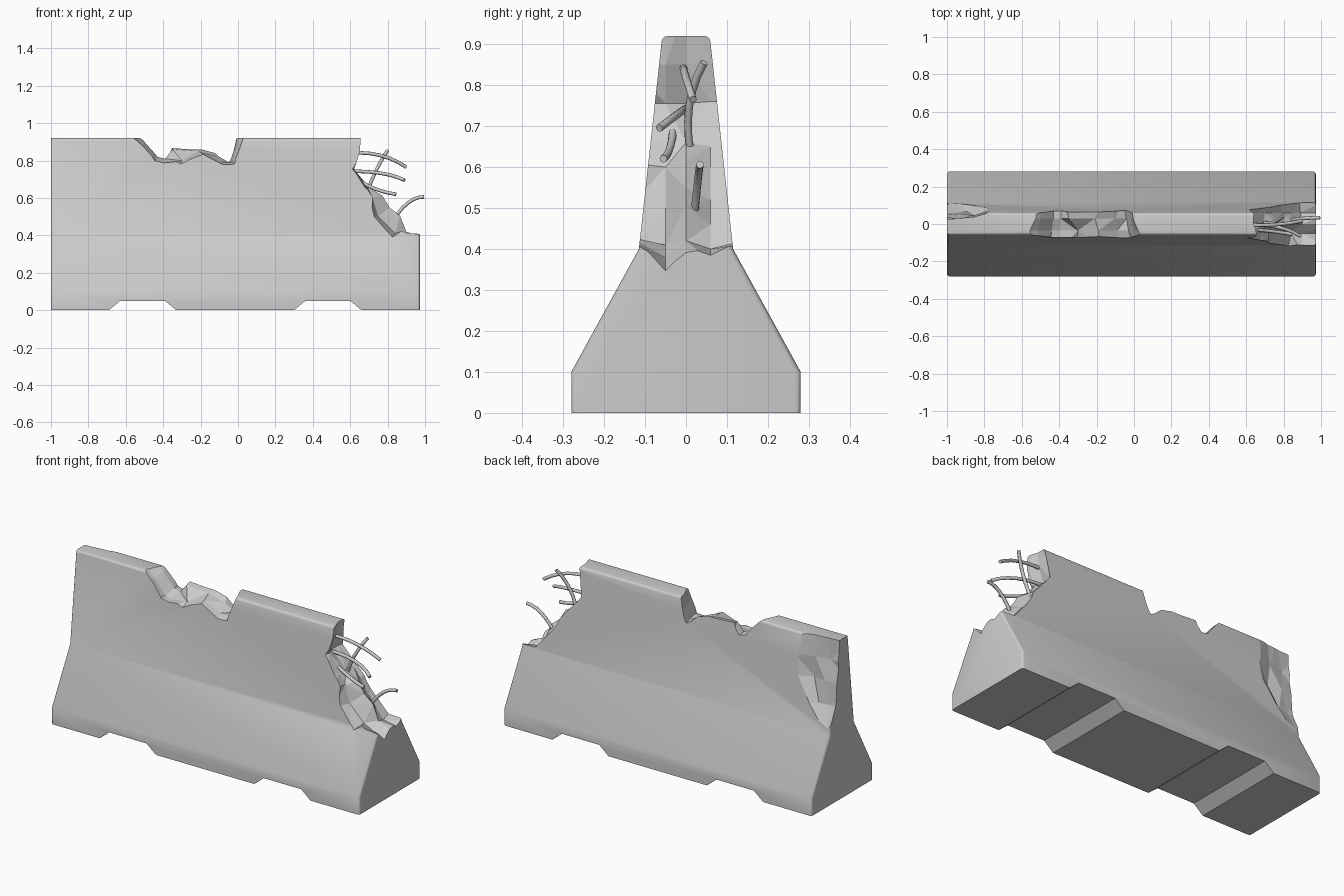
import bpy, bmesh, math
from mathutils import Vector

if "Cube" in bpy.data.objects:
    bpy.data.objects.remove(bpy.data.objects["Cube"])


def loft(name, rings):
    """Closed solid through equal-length rings of 3D points."""
    bm = bmesh.new()
    vs = [[bm.verts.new(p) for p in r] for r in rings]
    n = len(rings[0])
    for a, b in zip(vs, vs[1:]):
        for i in range(n):
            j = (i + 1) % n
            bm.faces.new((a[i], a[j], b[j], b[i]))
    bm.faces.new(vs[0])
    bm.faces.new(vs[-1])
    bmesh.ops.recalc_face_normals(bm, faces=bm.faces)
    me = bpy.data.meshes.new(name)
    bm.to_mesh(me)
    bm.free()
    ob = bpy.data.objects.new(name, me)
    bpy.context.collection.objects.link(ob)
    return ob


def activate(ob):
    bpy.ops.object.select_all(action='DESELECT')
    ob.select_set(True)
    bpy.context.view_layer.objects.active = ob


def carve(ob, cutter):
    """Cut the solid away and discard the cutter."""
    cutter.hide_render = True
    bm = bmesh.new()
    bm.from_mesh(cutter.data)
    bmesh.ops.triangulate(bm, faces=bm.faces)
    bm.to_mesh(cutter.data)
    bm.free()
    activate(ob)
    m = ob.modifiers.new("cut", 'BOOLEAN')
    m.operation = 'DIFFERENCE'
    m.solver = 'EXACT'
    m.object = cutter
    bpy.ops.object.modifier_apply(modifier=m.name)
    bpy.data.objects.remove(cutter)


# Barrier body: extruded profile with rounded top and end edges
half = [(0.28, 0), (0.28, 0.1), (0.115, 0.4), (0.058, 0.92)]
prof = half + [(-y, z) for y, z in reversed(half)]
body = loft("barrier_body", [[(x, y, z) for y, z in prof] for x in (-1, 0.972)])
bm = bmesh.new()
bm.from_mesh(body.data)
edges = []
for e in bm.edges:
    a, b = e.verts[0].co, e.verts[1].co
    top = min(a.z, b.z) > 0.9 and abs(a.x - b.x) > 1
    end = abs(a.x - b.x) < 0.01 and max(a.z, b.z) > 0.01 and min(a.z, b.z) < 0.9
    if top or end:
        edges.append(e)
bmesh.ops.bevel(bm, geom=edges, offset=0.013, segments=3, profile=0.5, affect='EDGES')
bm.to_mesh(body.data)
bm.free()
activate(body)
bpy.ops.object.shade_smooth_by_angle(angle=math.radians(32))

# Two drainage slots under the base
for cx in (-0.51, 0.48):
    slot = [(cx - 0.24, -0.05), (cx - 0.12, 0.05), (cx + 0.12, 0.05), (cx + 0.24, -0.05)]
    carve(body, loft("slot_cutter", [[(x, y, z) for x, z in slot] for y in (-0.5, 0.5)]))

# Broken hollow in the top edge: (y, floor line in x, z)
gouge = [
    (-0.13, [(-.60, .94), (-.50, .87), (-.45, .80), (-.39, .785), (-.31, .754), (-.18, .82),
             (-.06, .76), (0, .77), (.025, .86), (.03, .94)]),
    (-0.035, [(-.58, .94), (-.51, .88), (-.44, .80), (-.40, .79), (-.30, .80), (-.19, .84),
              (-.09, .79), (-.03, .79), (0, .86), (.03, .94)]),
    (0.03, [(-.55, .94), (-.50, .90), (-.43, .82), (-.39, .81), (-.35, .86), (-.21, .85),
            (-.10, .82), (-.04, .785), (-.02, .85), (0, .94)]),
    (0.13, [(-.54, .94), (-.49, .89), (-.43, .81), (-.39, .80), (-.36, .88), (-.16, .875),
            (-.12, .84), (-.065, .786), (-.03, .855), (-.06, .94)]),
]
carve(body, loft("gouge_cutter", [
    [(x, y, z) for x, z in pts + [(.05, 1.1), (-.6, 1.1)]] for y, pts in gouge]))

# Broken right end: (y, fracture line in x, z)
fracture = [
    (-0.14, [(.67, 1), (.66, .85), (.59, .755), (.67, .66), (.72, .61), (.715, .50), (.82, .385),
             (.89, .43), (1.05, .41)]),
    (-0.05, [(.66, 1), (.65, .85), (.62, .755), (.68, .66), (.72, .60), (.75, .50), (.84, .41),
             (.90, .38), (1.05, .31)]),
    (0.0, [(.65, 1), (.63, .85), (.60, .755), (.69, .66), (.77, .615), (.81, .55), (.866, .505),
           (.90, .42), (1.05, .36)]),
    (0.06, [(.66, 1), (.63, .86), (.61, .76), (.70, .65), (.74, .60), (.79, .52), (.84, .46),
            (.89, .40), (1.05, .37)]),
    (0.14, [(.67, 1), (.67, .85), (.65, .76), (.69, .69), (.75, .62), (.78, .54), (.84, .47),
            (.88, .42), (1.05, .41)]),
]
carve(body, loft("fracture_cutter", [
    [(x, y, z) for x, z in pts + [(1.1, 1.05)]] for y, pts in fracture]))

# Spalled patch on the back of the left end: (z, depth line in x, y)
spall = [
    (0.42, [(-1.1, .11), (-.98, .12), (-.96, .125), (-.94, .13)]),
    (0.55, [(-1.1, .06), (-.96, .06), (-.90, .07), (-.84, .11)]),
    (0.68, [(-1.1, .04), (-.93, .055), (-.85, .04), (-.76, .095)]),
    (0.80, [(-1.1, .05), (-.95, .03), (-.86, .045), (-.75, .08)]),
    (0.97, [(-1.1, .02), (-.92, .03), (-.85, .035), (-.72, .065)]),
]
carve(body, loft("spall_cutter", [
    [(x, y, z) for x, y in pts + [(pts[-1][0], .25), (-1.1, .25)]] for z, pts in spall]))

# Exposed bent reinforcing bars
bars = [
    [(.60, -.005, .84), (.76, -.003, .828), (.90, .017, .765)],
    [(.57, .0, .743), (.76, -.015, .733), (.89, -.065, .695)],
    [(.62, -.03, .71), (.73, -.038, .65), (.845, -.055, .62)],
    [(.80, .044, .855), (.74, .008, .75), (.69, .012, .63)],
    [(.83, .02, .48), (.91, .03, .575), (.995, .034, .606)],
]
for k, pts in enumerate(bars):
    a, mid, b = (Vector(p) for p in pts)
    ctrl = mid * 2 - (a + b) / 2
    cu = bpy.data.curves.new("rebar", 'CURVE')
    cu.dimensions = '3D'
    cu.bevel_depth = 0.0095
    cu.bevel_resolution = 2
    cu.use_fill_caps = True
    sp = cu.splines.new('POLY')
    sp.points.add(6)
    for i, p in enumerate(sp.points):
        t = i / 6
        p.co = (*(a * (1 - t) ** 2 + ctrl * 2 * t * (1 - t) + b * t * t), 1)
    bar = bpy.data.objects.new(f"rebar_{k + 1}", cu)
    bpy.context.collection.objects.link(bar)
    activate(bar)
    bpy.ops.object.convert(target='MESH')
    bpy.ops.object.shade_smooth_by_angle(angle=math.radians(50))
